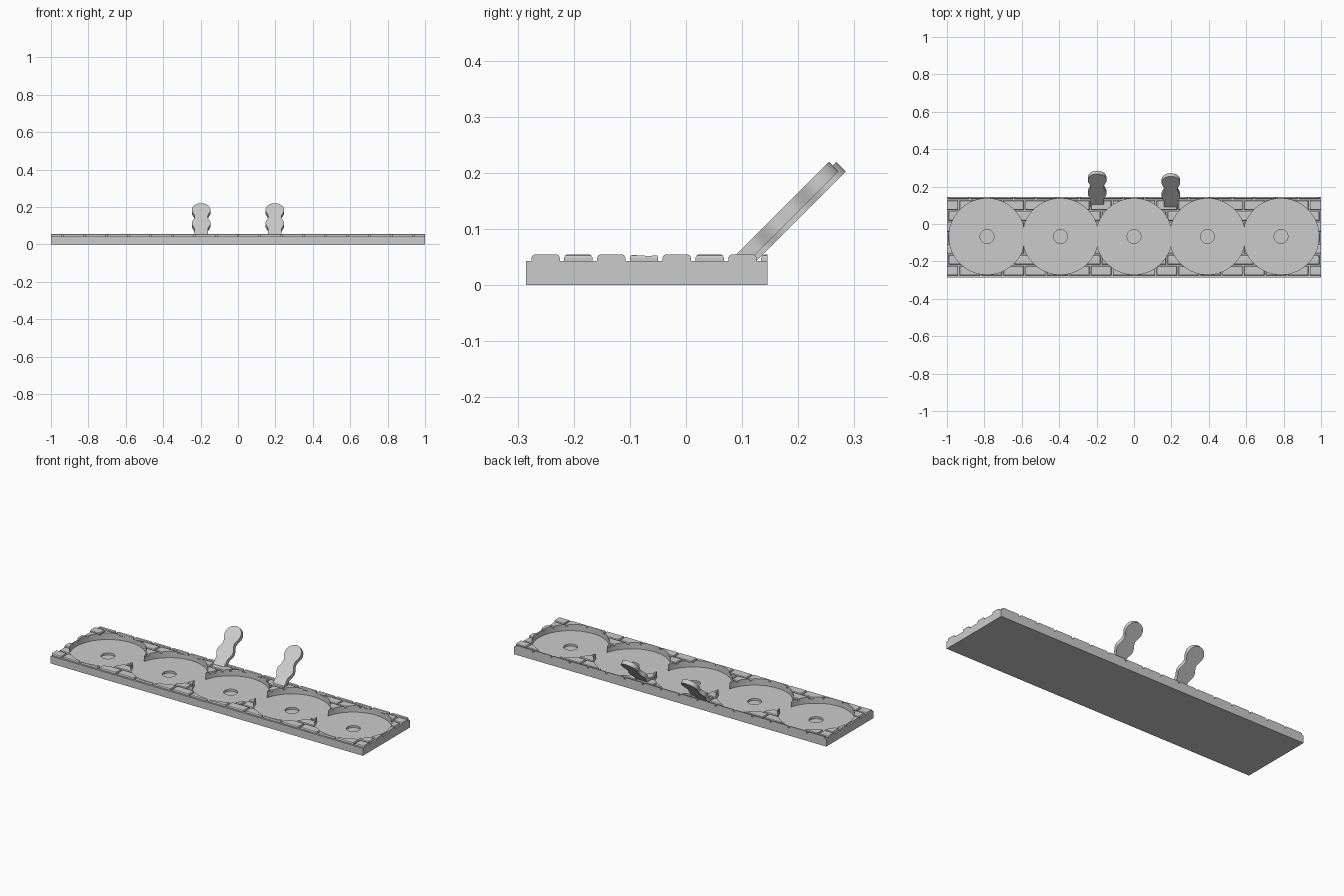
import bpy, bmesh, math
from mathutils import Matrix

cube = bpy.data.objects.get("Cube")
if cube:
    bpy.data.objects.remove(cube)

grey = bpy.data.materials.new("light_grey")
grey.use_nodes = True
grey.diffuse_color = (0.6, 0.6, 0.6, 1)
grey.node_tree.nodes["Principled BSDF"].inputs["Base Color"].default_value = (0.6, 0.6, 0.6, 1)

X0, X1, Y0, Y1 = -1.0, 1.0, -0.285, 0.145
GROOVE_Z, TOP_Z = 0.043, 0.055
POCKET_Y, POCKET_R, SPACING = -0.067, 0.203, 0.393


def finish(name, bm):
    bmesh.ops.recalc_face_normals(bm, faces=bm.faces)
    mesh = bpy.data.meshes.new(name)
    bm.to_mesh(mesh)
    bm.free()
    mesh.materials.append(grey)
    obj = bpy.data.objects.new(name, mesh)
    bpy.context.collection.objects.link(obj)
    return obj


def loft(bm, rings):
    """Join rings of points into a closed solid."""
    rings = [[bm.verts.new(p) for p in ring] for ring in rings]
    n = len(rings[0])
    for a, b in zip(rings, rings[1:]):
        for i in range(n):
            j = (i + 1) % n
            bm.faces.new((a[i], a[j], b[j], b[i]))
    bm.faces.new(rings[0][::-1])
    bm.faces.new(rings[-1])


def rect(x0, x1, y0, y1, z):
    # Rectangle trimmed to the outline of the tray
    x0, x1 = max(x0, X0), min(x1, X1)
    y0, y1 = max(y0, Y0), min(y1, Y1)
    return [(x0, y0, z), (x1, y0, z), (x1, y1, z), (x0, y1, z)]


# Solid tray under the bricks
bm = bmesh.new()
loft(bm, [rect(X0, X1, Y0, Y1, z) for z in (0, GROOVE_Z)])
tray = finish("tray", bm)

# Staggered rounded bricks on top
ROW, LENGTH, GAP = 0.0585, 0.117, 0.004
bm = bmesh.new()
for row in range(-1, 7):
    y0 = 0.13 - (row + 1) * ROW + GAP
    y1 = 0.13 - row * ROW - GAP
    for col in range(-10, 11):
        x0 = (col + 0.5 * (row % 2)) * LENGTH + GAP
        x1 = x0 + LENGTH - 2 * GAP
        if min(x1, X1) - max(x0, X0) < 0.015:
            continue
        steps = ((0, GROOVE_Z), (0, 0.049), (0.002, 0.053), (0.006, TOP_Z))
        loft(bm, [rect(x0 + d, x1 - d, y0 + d, y1 - d, z) for d, z in steps])
bricks = finish("brick_paving", bm)

# Five round pockets, each with a small recess in its floor
for k in range(-2, 3):
    bm = bmesh.new()
    rings = []
    for r, z in ((0.037, 0.006), (0.037, 0.018), (POCKET_R, 0.018), (POCKET_R, 0.1)):
        angles = [math.tau * i / 96 for i in range(96)]
        rings.append([(k * SPACING + r * math.cos(a), POCKET_Y + r * math.sin(a), z) for a in angles])
    loft(bm, rings)
    cutter = finish("pocket_cutter", bm)
    cutter.hide_render = True
    cutter.hide_set(True)
    for target in (tray, bricks):
        mod = target.modifiers.new("pocket", "BOOLEAN")
        mod.operation = "DIFFERENCE"
        mod.solver = "EXACT"
        mod.object = cutter

# Apply the cuts and drop the cutters
bpy.context.view_layer.update()
deps = bpy.context.evaluated_depsgraph_get()
for obj in (tray, bricks):
    mesh = bpy.data.meshes.new_from_object(obj.evaluated_get(deps))
    obj.modifiers.clear()
    obj.data = mesh
for obj in [o for o in bpy.data.objects if o.name.startswith("pocket_cutter")]:
    bpy.data.objects.remove(obj)


# Leaning paddles with two rounded lobes
def paddle(name, x, y):
    side = [(0.036, -0.02), (0.036, 0.033)]
    for i in range(1, 25):
        s = 0.033 + 0.15 * i / 24
        side.append((0.0425 + 0.0075 * math.cos(math.tau * (s - 0.083) / 0.1), s))
    for i in range(1, 16):
        a = math.pi / 2 * i / 16
        side.append((0.05 * math.cos(a), 0.183 + 0.05 * math.sin(a)))
    outline = side + [(0, 0.233)] + [(-w, s) for w, s in reversed(side)]
    bm = bmesh.new()
    loft(bm, [[(w, d, s) for w, s in outline] for d in (0, 0.024)])
    bmesh.ops.transform(bm, verts=bm.verts, matrix=Matrix.Translation((x, y, TOP_Z))
                        @ Matrix.Rotation(-math.pi / 4, 4, "X"))
    return finish(name, bm)


paddles = [paddle("right_paddle", -0.197, 0.103), paddle("left_paddle", 0.197, 0.09)]

# Smooth the curved walls, keep the edges crisp
bpy.ops.object.select_all(action="DESELECT")
for obj in [tray] + paddles:
    obj.select_set(True)
bpy.context.view_layer.objects.active = tray
bpy.ops.object.shade_smooth_by_angle(angle=math.radians(30))
